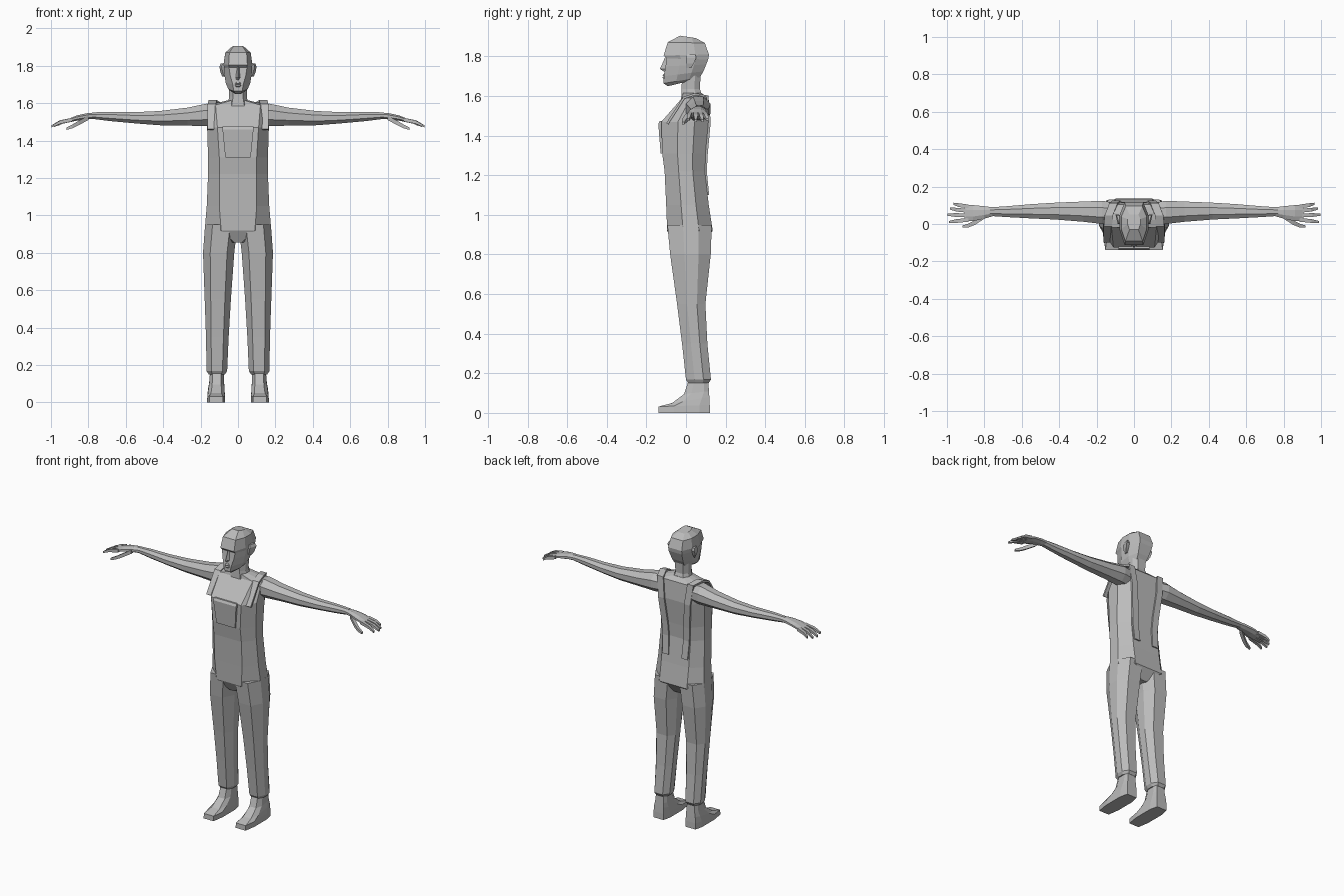
import bpy, bmesh, math

GREY = bpy.data.materials.new("plain grey")
GREY.diffuse_color = (0.5, 0.5, 0.5, 1)


def make(name, verts, faces, mirror=False):
    me = bpy.data.meshes.new(name)
    me.from_pydata(verts, [], faces)
    bm = bmesh.new()
    bm.from_mesh(me)
    bmesh.ops.recalc_face_normals(bm, faces=bm.faces)
    bm.to_mesh(me)
    bm.free()
    me.materials.append(GREY)
    ob = bpy.data.objects.new(name, me)
    bpy.context.collection.objects.link(ob)
    if mirror:
        mod = ob.modifiers.new("mirror", 'MIRROR')
        mod.use_mirror_merge = False
    return ob


def loft(name, rings, mirror=False):
    """Skin a list of equal rings and cap both ends."""
    n = len(rings[0])
    verts = [p for r in rings for p in r]
    faces = [(k * n + i, k * n + (i + 1) % n, (k + 1) * n + (i + 1) % n, (k + 1) * n + i)
             for k in range(len(rings) - 1) for i in range(n)]
    faces += [tuple(range(n)), tuple(range(len(verts) - n, len(verts)))]
    return make(name, verts, faces, mirror)


def ring(zf, zb, yf, yb, w, cf, cb, cx=0, a=0.35, b=0.7):
    """Eight-sided level ring: front edge, two sides, back edge; may tilt front to back."""
    d = yb - yf
    half = [(cf, 0), (w, a), (w, b), (cb, 1)]
    pts = half + [(-x, t) for x, t in reversed(half)]
    return [(cx + x, yf + d * t, zf + (zb - zf) * t) for x, t in pts]


def tube(name, rows, n=8, mirror=True):
    """Limb along x; each row is x, y, z, half depth, half height."""
    def sec(x, y, z, hy, hz):
        k = 1 / math.cos(math.pi / n)
        return [(x, y + k * hy * math.cos((i + .5) * 2 * math.pi / n),
                 z + k * hz * math.sin((i + .5) * 2 * math.pi / n)) for i in range(n)]
    return loft(name, [sec(*r) for r in rows], mirror)


# Torso with bib front, closing at the crotch
loft("torso", [ring(z, z, *r) for z, *r in [
    (0.855, -0.06, 0.09, 0.05, 0.02, 0.02),
    (0.92, -0.095, 0.135, 0.178, 0.09, 0.1),
    (1.05, -0.1, 0.115, 0.167, 0.1, 0.1),
    (1.22, -0.108, 0.095, 0.16, 0.1, 0.1),
    (1.31, -0.12, 0.1, 0.16, 0.1, 0.1),
    (1.47, -0.125, 0.115, 0.165, 0.11, 0.11),
    (1.59, -0.02, 0.105, 0.16, 0.12, 0.11),
    (1.615, -0.015, 0.08, 0.055, 0.035, 0.035)]])

# Chest pocket
loft("bib_pocket", [[(x, y, z) for x, y in ((-w, yf), (w, yf), (w, -0.09), (-w, -0.09))]
                    for z, w, yf in ((1.31, 0.068, -0.128), (1.46, 0.083, -0.14), (1.475, 0.083, -0.132))])

# Shoulder straps, thin ribbons over the shoulder and down the back
path = [(.14, -.095, 1.46), (.14, -.01, 1.592), (.135, .045, 1.61), (.11, .108, 1.598),
        (.095, .119, 1.47), (.08, .104, 1.31), (.075, .099, 1.22), (.07, .111, 1.1)]
sv = [(x + s * 0.022, y, z) for x, y, z in path for s in (-1, 1)]
strap = make("strap", sv, [(2 * i, 2 * i + 1, 2 * i + 3, 2 * i + 2) for i in range(len(path) - 1)], True)
sol = strap.modifiers.new("thickness", 'SOLIDIFY')
sol.thickness = 0.012
sol.offset = 0

# Trouser legs with a turned-in hem
loft("trouser_leg", [ring(z, z, yf, yb, (xo - xi) / 2, (xo - xi) * .27, (xo - xi) * .27, (xo + xi) / 2)
                     for z, xi, xo, yf, yb in [
    (0.95, 0.002, 0.176, -0.094, 0.130),
    (0.80, 0.02, 0.187, -0.08, 0.125),
    (0.55, 0.038, 0.178, -0.045, 0.098),
    (0.35, 0.05, 0.171, -0.02, 0.108),
    (0.168, 0.058, 0.168, 0.0, 0.126),
    (0.15, 0.07, 0.157, 0.012, 0.114)]], True)

# Feet: sole, toe top, instep, ankle
loft("foot", [ring(*r, cx=cx, a=.3, b=.8) for cx, *r in [
    (.117, 0, 0, -.14, .12, .048, .036, .036),
    (.117, .032, .04, -.138, .12, .047, .036, .036),
    (.116, .05, .08, -.07, .118, .044, .028, .034),
    (.114, .095, .11, -.01, .116, .040, .024, .03),
    (.113, .17, .17, .015, .112, .036, .022, .026)]], True)

# Arms, tapering from shoulder to wrist
tube("arm", [
    (.10, .058, 1.535, .055, .055),
    (.17, .062, 1.537, .062, .060),
    (.27, .066, 1.528, .054, .048),
    (.42, .069, 1.520, .045, .038),
    (.55, .068, 1.522, .038, .030),
    (.68, .066, 1.529, .029, .025),
    (.77, .066, 1.533, .023, .018)])

# Hands: flat palm, four fingers, thumb
tube("palm", [
    (.75, .066, 1.533, .023, .017),
    (.80, .062, 1.531, .033, .017),
    (.86, .058, 1.521, .043, .014),
    (.905, .058, 1.507, .043, .010)])
for nm, y0, y1, tip, zt in [("little", .094, .108, .965, 1.476), ("ring", .070, .083, .985, 1.470),
                            ("middle", .046, .050, .997, 1.470), ("index", .022, .010, .988, 1.474)]:
    tube(nm + "_finger", [
        (.885, y0, 1.512, .010, .010),
        ((.89 + tip) / 2 + .01, (y0 + y1) / 2, 1.499, .010, .009),
        (tip, y1, zt + .006, .006, .006)], 4)
tube("thumb", [(.80, .04, 1.522, .012, .012), (.85, .008, 1.495, .012, .012),
               (.885, -.008, 1.476, .010, .010), (.918, -.014, 1.463, .006, .006)], 4)

# Neck
loft("neck", [ring(z, z, *r) for z, *r in [
    (1.58, -.025, .09, .058, .035, .035),
    (1.635, -.022, .07, .047, .026, .028),
    (1.73, -.02, .075, .05, .026, .03)]])

# Head, from jaw to crown
loft("head", [ring(*r) for r in [
    (1.65, 1.685, -.092, .055, .036, .016, .03),
    (1.664, 1.695, -.113, .07, .052, .022, .035),
    (1.70, 1.725, -.112, .088, .066, .028, .04),
    (1.75, 1.76, -.103, .102, .073, .042, .045),
    (1.79, 1.785, -.098, .112, .075, .048, .048),
    (1.805, 1.81, -.113, .116, .077, .050, .05),
    (1.872, 1.868, -.092, .095, .068, .046, .044),
    (1.905, 1.893, -.03, .05, .034, .024, .024)]])

# Nose wedge
loft("nose", [[(-w, -.095, z), (0, y, z), (w, -.095, z)] for z, y, w in
              [(1.724, -.112, .015), (1.737, -.132, .017), (1.765, -.119, .011), (1.795, -.106, .008)]])

# Lips
loft("lips", [[(-w, -.1, z), (-w * .5, y, z), (w * .5, y, z), (w, -.1, z)] for z, y, w in
              [(1.686, -.113, .018), (1.693, -.12, .022), (1.699, -.113, .026),
               (1.705, -.12, .022), (1.713, -.112, .014)]])

# Ears
loft("ear", [[(.068, yf, z), (.068, yb, z), (xo, yb + .004, z), (xo - .012, yf, z)] for z, yf, yb, xo in
             [(1.742, .0, .022, .084), (1.765, .0, .036, .094),
              (1.795, .0, .048, .099), (1.812, .008, .042, .093)]], True)
